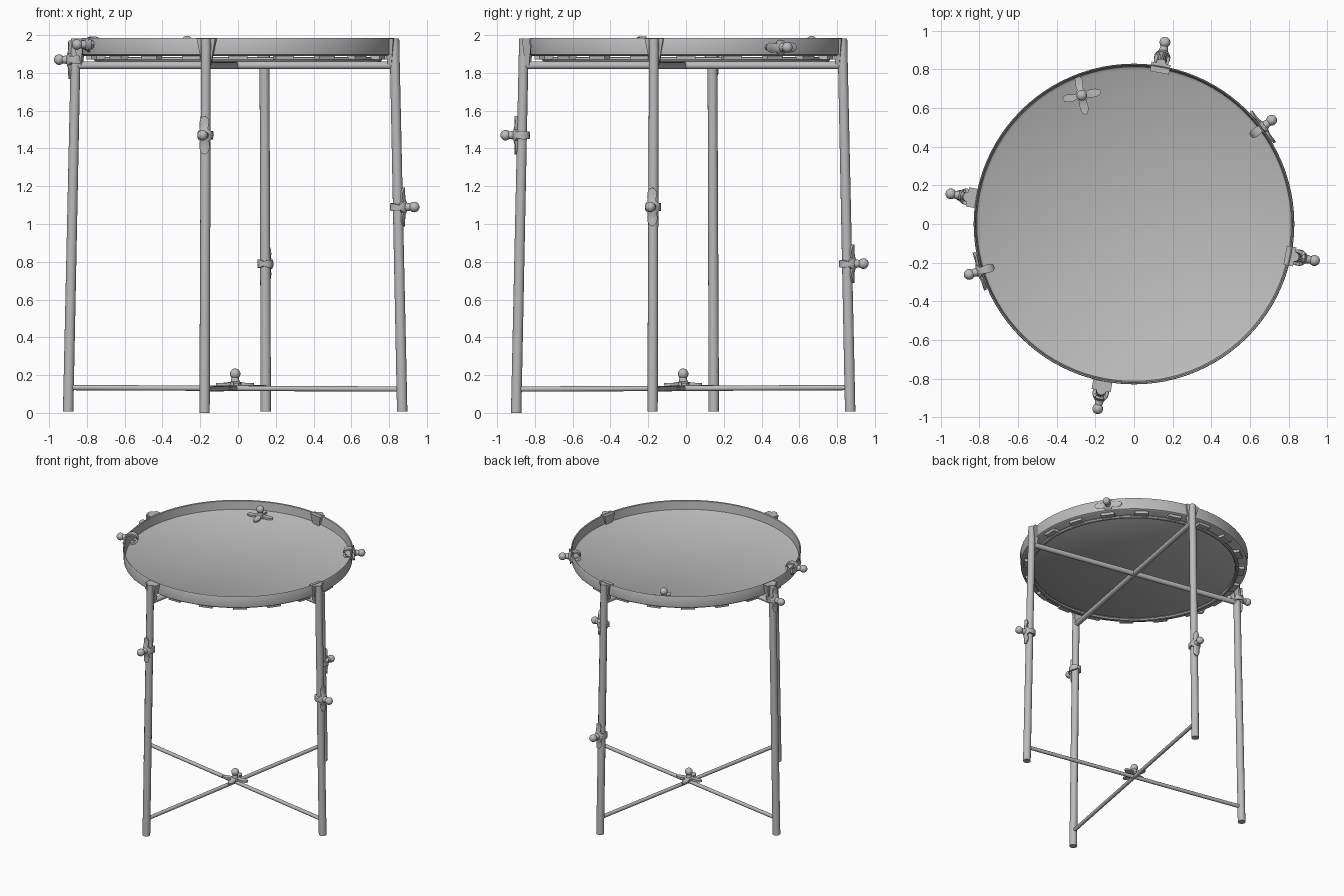
import bpy, bmesh, math
from mathutils import Vector, Matrix

if "Cube" in bpy.data.objects:
    bpy.data.objects.remove(bpy.data.objects["Cube"])

grey = bpy.data.materials.new("plain grey")
grey.diffuse_color = (0.5, 0.5, 0.5, 1)
grey.use_nodes = True
grey.node_tree.nodes["Principled BSDF"].inputs["Base Color"].default_value = grey.diffuse_color
Z = Vector((0, 0, 1))
CENTRE = Vector((-0.015, -0.015, 0))   # middle of the leg frame


def finish(name, bm, angle=40):
    bmesh.ops.recalc_face_normals(bm, faces=bm.faces[:])
    me = bpy.data.meshes.new(name)
    bm.to_mesh(me)
    bm.free()
    me.materials.append(grey)
    ob = bpy.data.objects.new(name, me)
    bpy.context.collection.objects.link(ob)
    bpy.ops.object.select_all(action='DESELECT')
    ob.select_set(True)
    bpy.context.view_layer.objects.active = ob
    bpy.ops.object.shade_smooth_by_angle(angle=math.radians(angle))
    return ob


def rod(name, a, b, r1, r2, sides=16):
    a, b = Vector(a), Vector(b)
    d = b - a
    m = Matrix.Translation((a + b) / 2) @ d.to_track_quat('Z', 'Y').to_matrix().to_4x4()
    bm = bmesh.new()
    bmesh.ops.create_cone(bm, cap_ends=True, segments=sides, radius1=r1,
                          radius2=r2, depth=d.length, matrix=m)
    return finish(name, bm)


def lathe(name, profile, sides, closed=False):
    """Spin an (r, z) profile round z; r = 0 ends become poles."""
    bm = bmesh.new()
    vs = [bm.verts.new((r, 0, z)) for r, z in profile]
    pairs = list(zip(vs, vs[1:] + vs[:1])) if closed else list(zip(vs, vs[1:]))
    es = [bm.edges.new(p) for p in pairs]
    bmesh.ops.spin(bm, geom=vs + es, axis=Z, cent=(0, 0, 0),
                   angle=2 * math.pi, steps=sides)
    bmesh.ops.remove_doubles(bm, verts=bm.verts[:], dist=1e-5)
    return finish(name, bm)


def clinger(name, pos, u, v, w, wrap=None, spin=0.0):
    """Four-armed star with a ball head along w; arms along u bend round radius wrap."""
    bm = bmesh.new()
    n, rings = 48, 6

    def place(x, y, h):
        if wrap:
            t = x / wrap
            x, h = (wrap + h) * math.sin(t), (wrap + h) * math.cos(t) - wrap
        return pos + u * x + v * y + w * h

    def layer(height):
        centre = bm.verts.new(place(0, 0, height(0)))
        loops = []
        for k in range(1, rings + 1):
            loop = []
            for i in range(n):
                a = 2 * math.pi * i / n
                r = (0.034 + 0.068 * abs(math.cos(2 * a)) ** 3 *
                     (math.cos(4 * a) > 0)) * k / rings
                b = a + spin
                loop.append(bm.verts.new(place(r * math.cos(b), r * math.sin(b), height(r))))
            loops.append(loop)
        for i in range(n):
            j = (i + 1) % n
            bm.faces.new((centre, loops[0][i], loops[0][j]))
            for p, q in zip(loops, loops[1:]):
                bm.faces.new((p[i], q[i], q[j], p[j]))
        return loops[-1]

    top = layer(lambda r: 0.011 + 0.014 * max(0, 1 - r / 0.05))
    low = layer(lambda r: -0.003)
    for i in range(n):
        j = (i + 1) % n
        bm.faces.new((top[i], low[i], low[j], top[j]))
    # neck and ball head
    rot = Matrix((u, v, w)).transposed().to_4x4()
    bmesh.ops.create_cone(bm, cap_ends=True, segments=16, radius1=0.026, radius2=0.016,
                          depth=0.06, matrix=Matrix.Translation(pos + w * 0.03) @ rot)
    bmesh.ops.create_uvsphere(bm, u_segments=16, v_segments=10, radius=0.028,
                              matrix=Matrix.Translation(pos + w * 0.06) @ rot)
    return finish(name, bm, 50)


# round tray: thin floor with a raised lip
lathe("tray", [(0, 1.89), (0.815, 1.89), (0.824, 1.897), (0.829, 1.98), (0.826, 1.985),
               (0.820, 1.98), (0.813, 1.915), (0.80, 1.906), (0, 1.906)], 96)

# support ring beneath the tray
ring = [(0.75 + 0.013 * math.cos(a), 1.872 + 0.013 * math.sin(a))
        for a in [2 * math.pi * i / 8 for i in range(8)]]
lathe("support_ring", ring, 96, closed=True)

# small tabs between ring and tray lip
bm = bmesh.new()
for i in range(20):
    bmesh.ops.create_cube(bm, size=1, matrix=Matrix.Rotation(i * math.pi / 10, 4, 'Z')
                          @ Matrix.Translation((0.778, 0, 1.881))
                          @ Matrix.Diagonal((0.05, 0.10, 0.022, 1)))
finish("ring_tabs", bm)

# legs with top brackets and clinging figures
base_angle = math.atan2(-0.883, -0.162)
names = ["front", "right", "back", "left"]
heights = [1.47, 1.09, 0.79, 1.87]
dirs = []
for k, (side, h) in enumerate(zip(names, heights)):
    a = base_angle + k * math.pi / 2
    d = Vector((math.cos(a), math.sin(a), 0))
    dirs.append(d)
    side_dir = Z.cross(d)
    bottom = CENTRE + d * 0.899 + Z * (0.0 if k == 0 else 0.008)
    top = CENTRE + d * 0.857 + Z * 1.982
    rod(side + "_leg", bottom, top, 0.028, 0.026)

    # tapered bracket joining leg and tray lip
    bm = bmesh.new()
    bmesh.ops.create_cube(bm, size=1)
    for v in bm.verts:
        upper = v.co.z > 0
        p = (CENTRE + d * (0.835 + v.co.x * (0.05 if upper else 0.02))
             + side_dir * v.co.y * (0.10 if upper else 0.045))
        p.z = 1.982 if upper else 1.84
        v.co = p
    finish(side + "_bracket", bm)

    t = (h - bottom.z) / (top.z - bottom.z)
    clinger(side + "_leg_figure", bottom.lerp(top, t) + d * 0.028,
            side_dir, Z, d, wrap=0.03)

# crossbars under the tray and near the floor
for k, label in enumerate(["long", "wide"]):
    a, b = dirs[k], dirs[k + 2]
    rod("upper_bar_" + label, CENTRE + a * 0.85 + Z * 1.84,
        CENTRE + b * 0.85 + Z * 1.84, 0.02, 0.02)
    rod("lower_bar_" + label, CENTRE + a * 0.89 + Z * 0.126,
        CENTRE + b * 0.89 + Z * 0.134, 0.014, 0.014, 12)

# figures hooked over the tray lip
for label, ang, h in [("back_right", 37, 1.935), ("front_left", 197, 1.95)]:
    d = Vector((math.cos(math.radians(ang)), math.sin(math.radians(ang)), 0))
    clinger(label + "_rim_figure", d * 0.831 + Z * h, Z, d.cross(Z), d, wrap=0.032)

# figures lying flat on the tray and on the lower crossing
X, Y = Vector((1, 0, 0)), Vector((0, 1, 0))
clinger("tray_figure", Vector((-0.27, 0.665, 1.908)), X, Y, Z, spin=0.2)
clinger("crossing_figure", CENTRE + Z * 0.147, X, Y, Z, spin=0.18)
